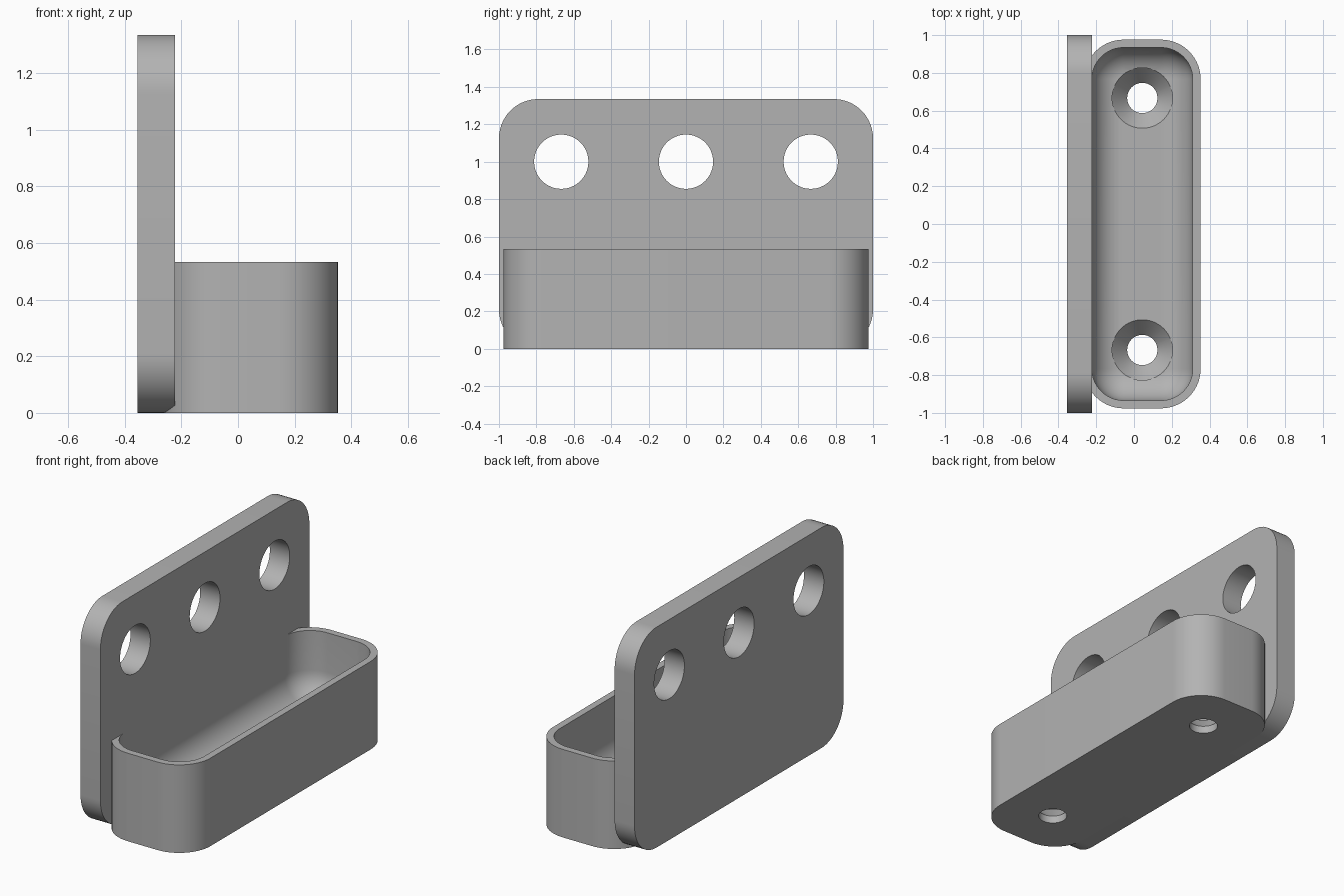
import bpy, bmesh
from math import pi, sin, cos, radians
from mathutils import Matrix, Vector

if "Cube" in bpy.data.objects:
    bpy.data.objects.remove(bpy.data.objects["Cube"], do_unlink=True)

grey = bpy.data.materials.new("plain grey")
grey.use_nodes = True
colour = (0.45, 0.45, 0.45, 1)
grey.diffuse_color = colour
grey.node_tree.nodes["Principled BSDF"].inputs["Base Color"].default_value = colour


def rounded_rect(half_u, half_v, radius, steps=14):
    """Outline of a rounded rectangle, anticlockwise."""
    points = []
    for k, (su, sv) in enumerate([(1, 1), (-1, 1), (-1, -1), (1, -1)]):
        for i in range(steps + 1):
            a = (k + i / steps) * pi / 2
            points.append((su * (half_u - radius) + radius * cos(a),
                           sv * (half_v - radius) + radius * sin(a)))
    return points


def circle(radius, steps=64):
    return [(radius * cos(2 * pi * i / steps), radius * sin(2 * pi * i / steps))
            for i in range(steps)]


def loft(name, sections, matrix):
    """Closed solid through a list of (outline, height) sections."""
    bm = bmesh.new()
    rings = [[bm.verts.new((u, v, h)) for u, v in outline] for outline, h in sections]
    for a, b in zip(rings, rings[1:]):
        for i in range(len(a)):
            j = (i + 1) % len(a)
            bm.faces.new((a[i], a[j], b[j], b[i]))
    bm.faces.new(rings[0][::-1])
    bm.faces.new(rings[-1])
    bmesh.ops.transform(bm, matrix=matrix, verts=bm.verts)
    bmesh.ops.recalc_face_normals(bm, faces=bm.faces)
    mesh = bpy.data.meshes.new(name)
    bm.to_mesh(mesh)
    bm.free()
    mesh.materials.append(grey)
    obj = bpy.data.objects.new(name, mesh)
    bpy.context.collection.objects.link(obj)
    return obj


def finish(obj, cutters):
    """Cut the holes, then smooth the curved faces."""
    bpy.ops.object.select_all(action="DESELECT")
    obj.select_set(True)
    bpy.context.view_layer.objects.active = obj
    for cutter in cutters:
        cutter.hide_render = True
        mod = obj.modifiers.new("hole", "BOOLEAN")
        mod.operation = "DIFFERENCE"
        mod.solver = "EXACT"
        mod.object = cutter
        bpy.ops.object.modifier_apply(modifier=mod.name)
        bpy.data.objects.remove(cutter, do_unlink=True)
    bpy.ops.object.shade_smooth_by_angle(angle=radians(30))


HOLE_Y = 0.667

# Upright mounting plate: outline in y-z, thickness along x
plate_height, plate_back, plate_front = 1.335, -0.355, -0.222
to_side = Matrix(((0, 0, 1, 0), (1, 0, 0, 0), (0, 1, 0, plate_height / 2), (0, 0, 0, 1)))
outline = rounded_rect(1, plate_height / 2, 0.21)
plate = loft("back_plate", [(outline, plate_back), (outline, plate_front)], to_side)
hole = circle(0.145)
finish(plate, [
    loft("plate_hole_cutter", [(hole, -0.5), (hole, 0)],
         Matrix.Translation((0, y, 1.0 - plate_height / 2)) @ to_side)
    for y in (-HOLE_Y, 0, HOLE_Y)])

# Tray: outer wall, rim, inner wall and a rounded run down to the floor
half_x, half_y, corner = 0.309, 0.976, 0.21
wall, height, floor, fillet = 0.042, 0.533, 0.133, 0.16


def tray_ring(inset):
    return rounded_rect(half_x - inset, half_y - inset, corner - inset)


sections = [(tray_ring(0), 0), (tray_ring(0), height), (tray_ring(wall), height)]
for i in range(13):
    a = i / 12 * pi / 2
    sections.append((tray_ring(wall + fillet * (1 - cos(a))),
                     floor + fillet * (1 - sin(a))))
centre_x = 0.044
tray = loft("tray", sections, Matrix.Translation((centre_x, 0, 0)))

# Countersunk screw holes through the tray floor
screw = [(circle(0.08), -0.1), (circle(0.08), 0.045),
         (circle(0.16), floor), (circle(0.16), floor + 0.1)]
finish(tray, [loft("screw_hole_cutter", screw, Matrix.Translation((centre_x, y, 0)))
              for y in (-HOLE_Y, HOLE_Y)])
